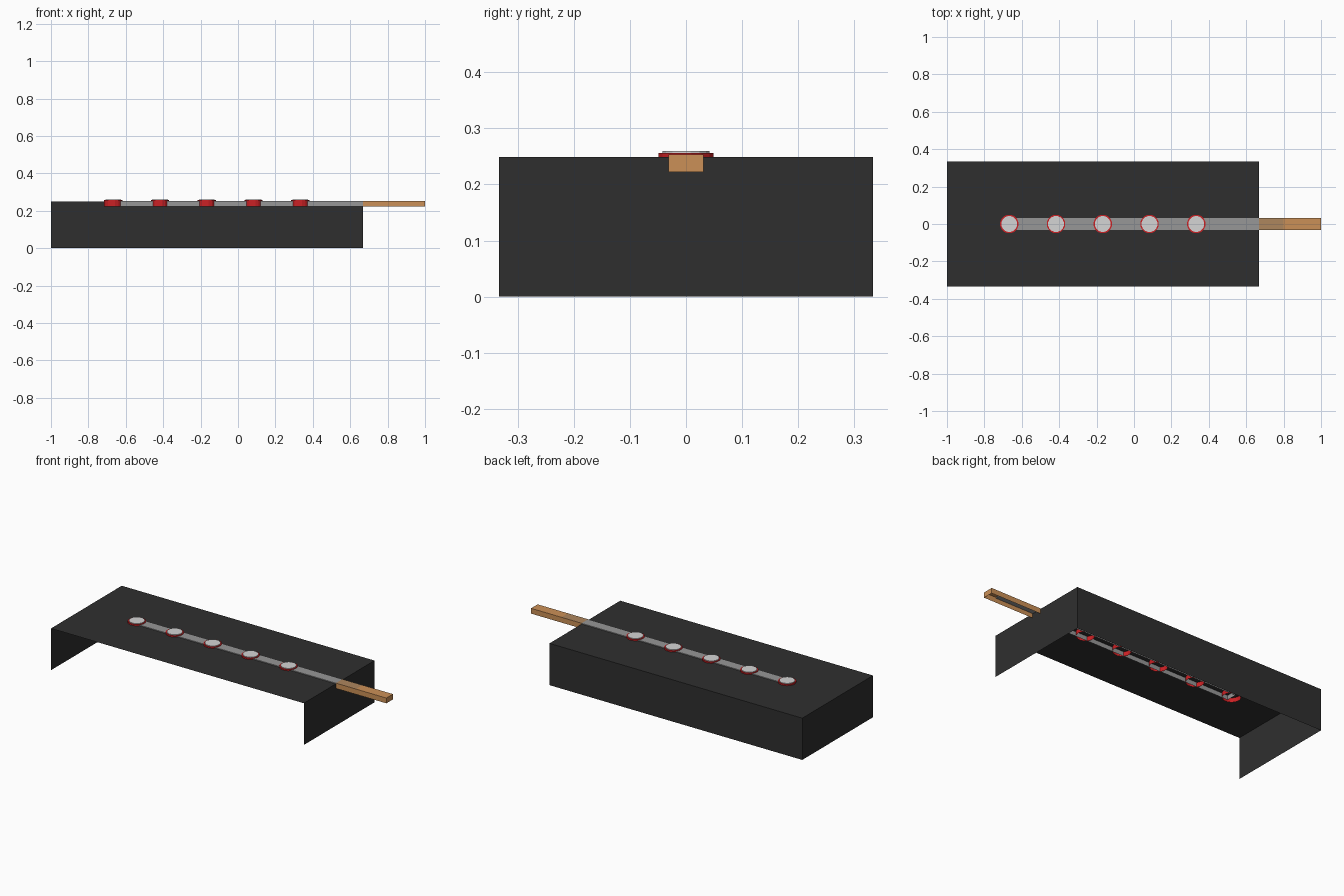
import bpy, bmesh, math
from mathutils import Matrix

if "Cube" in bpy.data.objects:
    bpy.data.objects.remove(bpy.data.objects["Cube"])


def material(name, rgb):
    m = bpy.data.materials.new(name)
    m.diffuse_color = (*rgb, 1)
    m.use_nodes = True
    m.node_tree.nodes["Principled BSDF"].inputs["Base Color"].default_value = m.diffuse_color
    return m


BLACK = material("charcoal", (0.028, 0.028, 0.028))
GREY = material("mid grey", (0.31, 0.31, 0.31))
TAN = material("tan wood", (0.60, 0.28, 0.095))
DULL = material("dull tan", (0.42, 0.24, 0.11))
RED = material("red", (0.60, 0.015, 0.018))
WHITE = material("pale grey", (0.66, 0.66, 0.66))


def finish(name, bm, *mats):
    me = bpy.data.meshes.new(name)
    bm.to_mesh(me)
    bm.free()
    ob = bpy.data.objects.new(name, me)
    bpy.context.collection.objects.link(ob)
    for m in mats:
        me.materials.append(m)
    return ob


def open_box(name, lo, hi, openings, *mats):
    """Thin-walled box; faces whose normal is listed in openings are removed."""
    bm = bmesh.new()
    size = [b - a for a, b in zip(lo, hi)]
    mid = [(a + b) / 2 for a, b in zip(lo, hi)]
    bmesh.ops.create_cube(bm, size=1, matrix=Matrix.Translation(mid) @ Matrix.Diagonal((*size, 1)))
    bm.normal_update()
    gone = [f for f in bm.faces
            if any(f.normal[axis] * sign > 0.9 for axis, sign in openings)]
    bmesh.ops.delete(bm, geom=gone, context='FACES')
    return finish(name, bm, *mats)


BOTTOM, FRONT, LEFT, RIGHT, TOP = (2, -1), (1, -1), (0, -1), (0, 1), (2, 1)

# Housing: open at the front and underneath
open_box("housing", (-1, -0.333, 0), (0.667, 0.333, 0.249), [BOTTOM, FRONT], BLACK)

# Long rail, a channel open underneath
open_box("rail", (-0.667, -0.031, 0.222), (0.667, 0.031, 0.2535), [BOTTOM, RIGHT], GREY)

# Wooden handle: weathered top near the housing, clean tip
open_box("handle_root", (0.667, -0.031, 0.222), (0.80, 0.031, 0.2535),
         [BOTTOM, LEFT, RIGHT], TAN, DULL)
for p in bpy.data.objects["handle_root"].data.polygons:
    p.material_index = 1 if p.normal.z > 0.9 else 0
open_box("handle_tip", (0.80, -0.031, 0.222), (1, 0.031, 0.2535), [BOTTOM, LEFT], TAN)

# Grey lining under the handle
open_box("handle_lining", (0.667, -0.030, 0.248), (0.92, 0.030, 0.2525), [TOP], GREY)


def stack(name, x, rings, cap, mat, sides=16):
    """Lathe a list of (radius, z) rings, optionally capped at the last one."""
    bm = bmesh.new()
    loops = [[bm.verts.new((x + r * math.cos(math.tau * (i + .5) / sides),
                            r * math.sin(math.tau * (i + .5) / sides), z))
              for i in range(sides)] for r, z in rings]
    for a, b in zip(loops, loops[1:]):
        for i in range(sides):
            j = (i + 1) % sides
            bm.faces.new((a[i], a[j], b[j], b[i]))
    if cap:
        bm.faces.new(loops[-1])
    return finish(name, bm, mat)


# Five buttons: red sleeve with a pale raised cap
for n in range(5):
    x = -0.667 + 0.25 * n
    stack(f"button_ring_{n + 1}", x, [(0.050, 0.222), (0.050, 0.2565), (0.043, 0.2565)], False, RED)
    stack(f"button_cap_{n + 1}", x, [(0.043, 0.2565), (0.043, 0.260)], True, WHITE)
